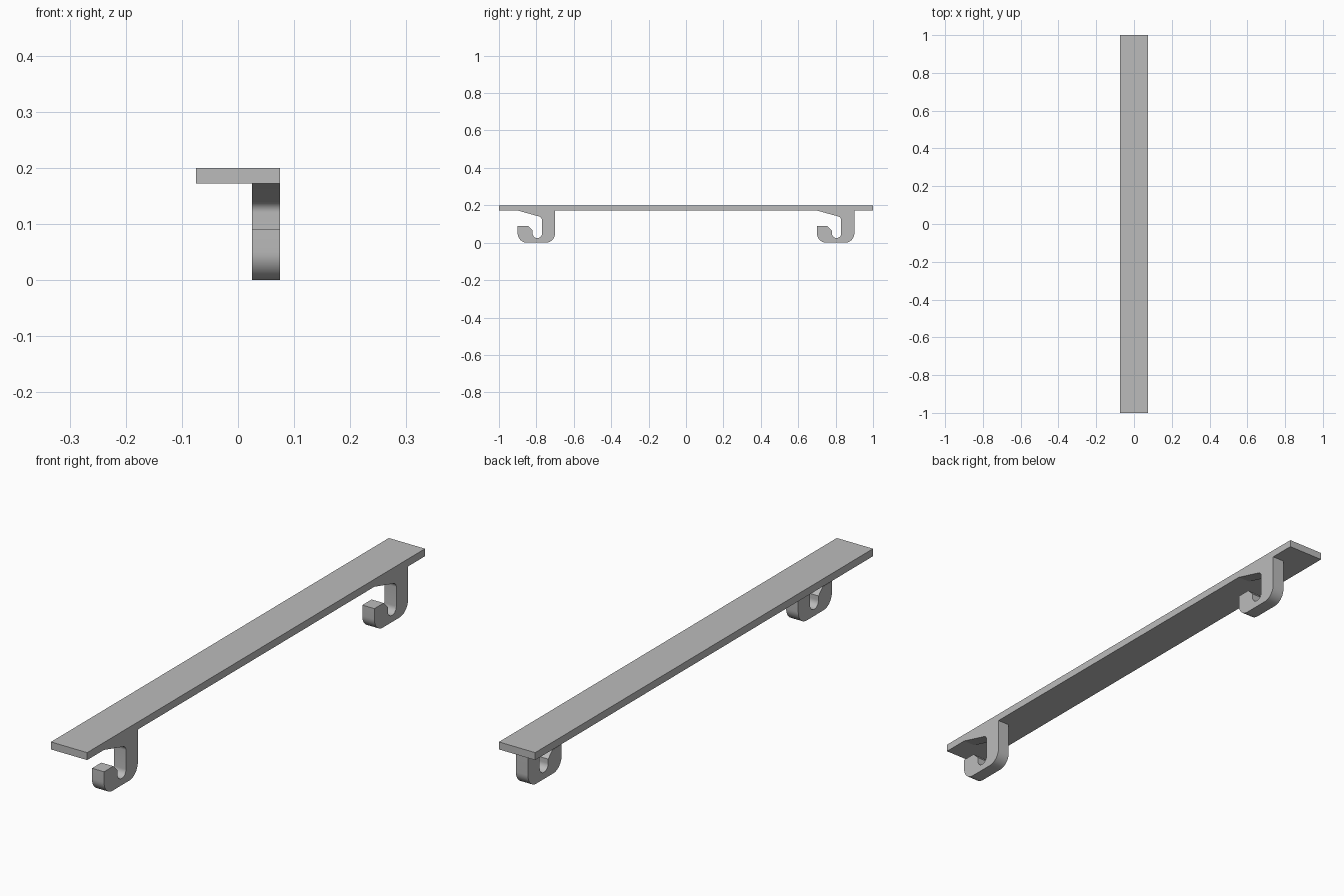
import bpy, bmesh, math
from mathutils import Vector

cube = bpy.data.objects.get("Cube")
if cube:
    bpy.data.objects.remove(cube, do_unlink=True)

GREY = (0.5, 0.5, 0.5, 1)
mat = bpy.data.materials.new("plain grey")
mat.use_nodes = True
mat.diffuse_color = GREY
mat.node_tree.nodes["Principled BSDF"].inputs["Base Color"].default_value = GREY


def rounded(corners, steps=10):
    """Replace each (y, z, radius) corner by a tangent arc."""
    pts = [Vector(c[:2]) for c in corners]
    out = []
    for i, p in enumerate(pts):
        r = corners[i][2]
        if r == 0:
            out.append(p)
            continue
        a = (pts[i - 1] - p).normalized()
        b = (pts[(i + 1) % len(pts)] - p).normalized()
        half = a.angle(b) / 2
        centre = p + (a + b).normalized() * (r / math.sin(half))
        start = p + a * (r / math.tan(half)) - centre
        end = p + b * (r / math.tan(half)) - centre
        sweep = start.angle(end)
        for k in range(steps + 1):
            t = k / steps
            out.append(centre + (start * math.sin((1 - t) * sweep)
                                 + end * math.sin(t * sweep)) / math.sin(sweep))
    return out


def extrude_profile(name, corners, x0, x1, y_shift=0):
    """Extrude a side profile along x."""
    bm = bmesh.new()
    face = bm.faces.new([bm.verts.new((x0, p.x + y_shift, p.y)) for p in rounded(corners)])
    ext = bmesh.ops.extrude_face_region(bm, geom=[face])
    moved = [v for v in ext["geom"] if isinstance(v, bmesh.types.BMVert)]
    bmesh.ops.translate(bm, verts=moved, vec=(x1 - x0, 0, 0))
    bmesh.ops.recalc_face_normals(bm, faces=bm.faces)
    mesh = bpy.data.meshes.new(name)
    bm.to_mesh(mesh)
    bm.free()
    mesh.materials.append(mat)
    obj = bpy.data.objects.new(name, mesh)
    bpy.context.collection.objects.link(obj)
    bpy.ops.object.select_all(action="DESELECT")
    obj.select_set(True)
    bpy.context.view_layer.objects.active = obj
    bpy.ops.object.shade_smooth_by_angle(angle=math.radians(25))
    return obj


# Long flat rail
extrude_profile("rail", [(-1, 0.172, 0), (1, 0.172, 0), (1, 0.2, 0), (-1, 0.2, 0)],
                -0.075, 0.075)

# Hook profile as (y, z, corner radius), y measured from the hook middle
HOOK = [
    (-0.1, 0.172, 0),       # gusset under the rail
    (0.03, 0.136, 0.02),
    (0.03, 0.025, 0.0245),  # slot
    (-0.02, 0.025, 0.0245),
    (-0.02, 0.065, 0),
    (-0.045, 0.09, 0),      # tip
    (-0.1, 0.09, 0),
    (-0.1, 0, 0.05),        # outer bend
    (0.1, 0, 0.05),
    (0.1, 0.172, 0),
]
for name, y in (("front_hook", -0.8), ("back_hook", 0.8)):
    extrude_profile(name, HOOK, 0.025, 0.075, y)
